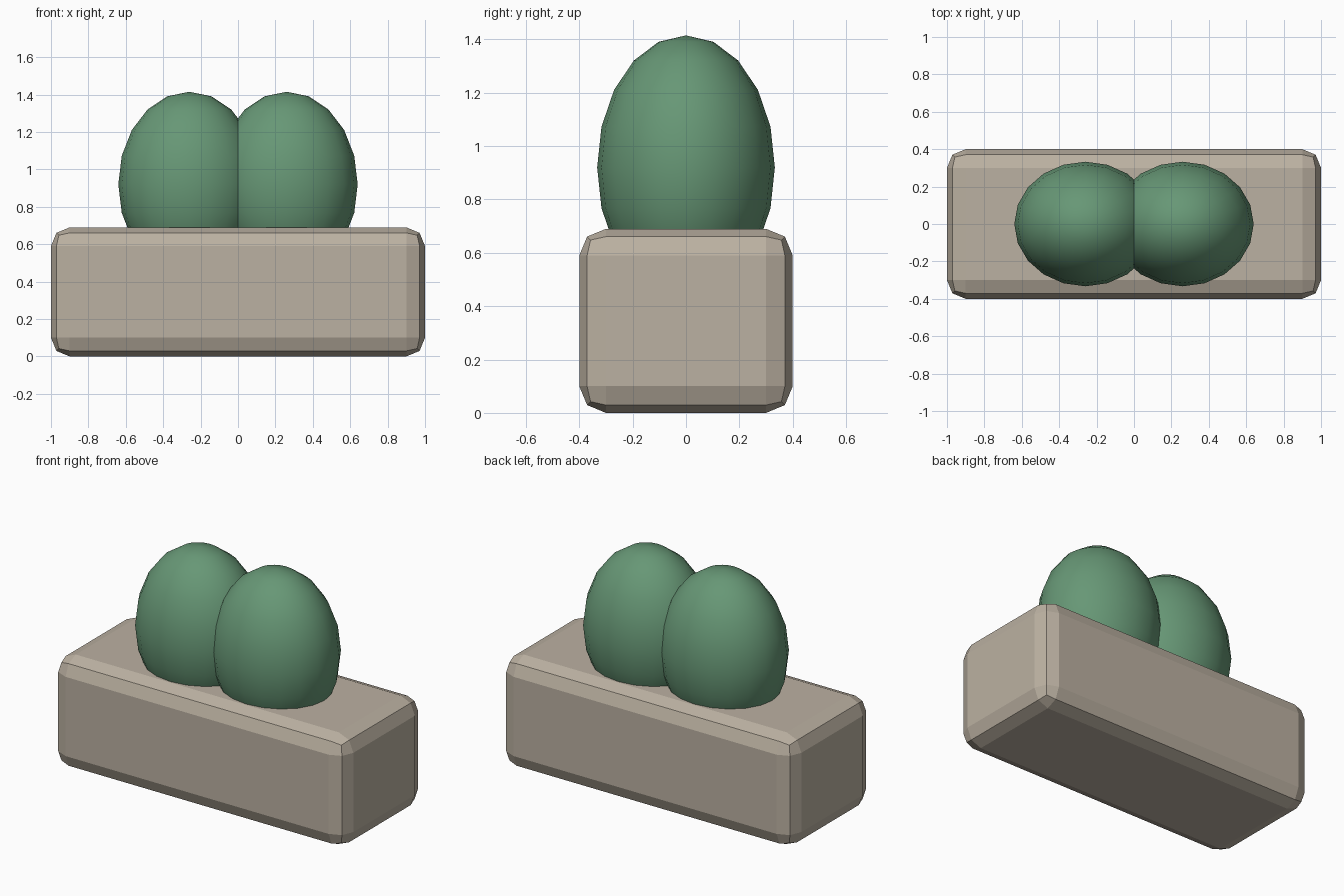
import bpy

cube = bpy.data.objects.get("Cube")
if cube:
    bpy.data.objects.remove(cube, do_unlink=True)


def make_material(name, rgb):
    mat = bpy.data.materials.new(name)
    mat.use_nodes = True
    colour = (*rgb, 1.0)
    mat.diffuse_color = colour
    bsdf = next(n for n in mat.node_tree.nodes if n.type == 'BSDF_PRINCIPLED')
    bsdf.inputs["Base Color"].default_value = colour
    return mat


stone = make_material("warm stone", (0.50, 0.44, 0.36))
leaf = make_material("leaf green", (0.135, 0.31, 0.18))

# Planter box with rounded, flat-faceted edges
HEIGHT = 0.69
bpy.ops.mesh.primitive_cube_add(size=1, location=(0, 0, HEIGHT / 2))
planter = bpy.context.object
planter.name = "planter_box"
planter.scale = (2.0, 0.8, HEIGHT)
bpy.ops.object.transform_apply(location=False, rotation=False, scale=True)
planter.data.materials.append(stone)
bevel = planter.modifiers.new("rounded edges", 'BEVEL')
bevel.width = 0.1
bevel.segments = 2

# Pair of egg-shaped shrubs, sunk into the box
for side, name in ((1, "left_shrub"), (-1, "right_shrub")):
    bpy.ops.mesh.primitive_uv_sphere_add(segments=20, ring_count=10, radius=1,
                                         location=(side * 0.26, 0, 0.92))
    shrub = bpy.context.object
    shrub.name = name
    shrub.scale = (0.38, 0.333, 0.495)
    bpy.ops.object.transform_apply(location=False, rotation=False, scale=True)
    shrub.data.materials.append(leaf)
    bpy.ops.object.shade_smooth()
